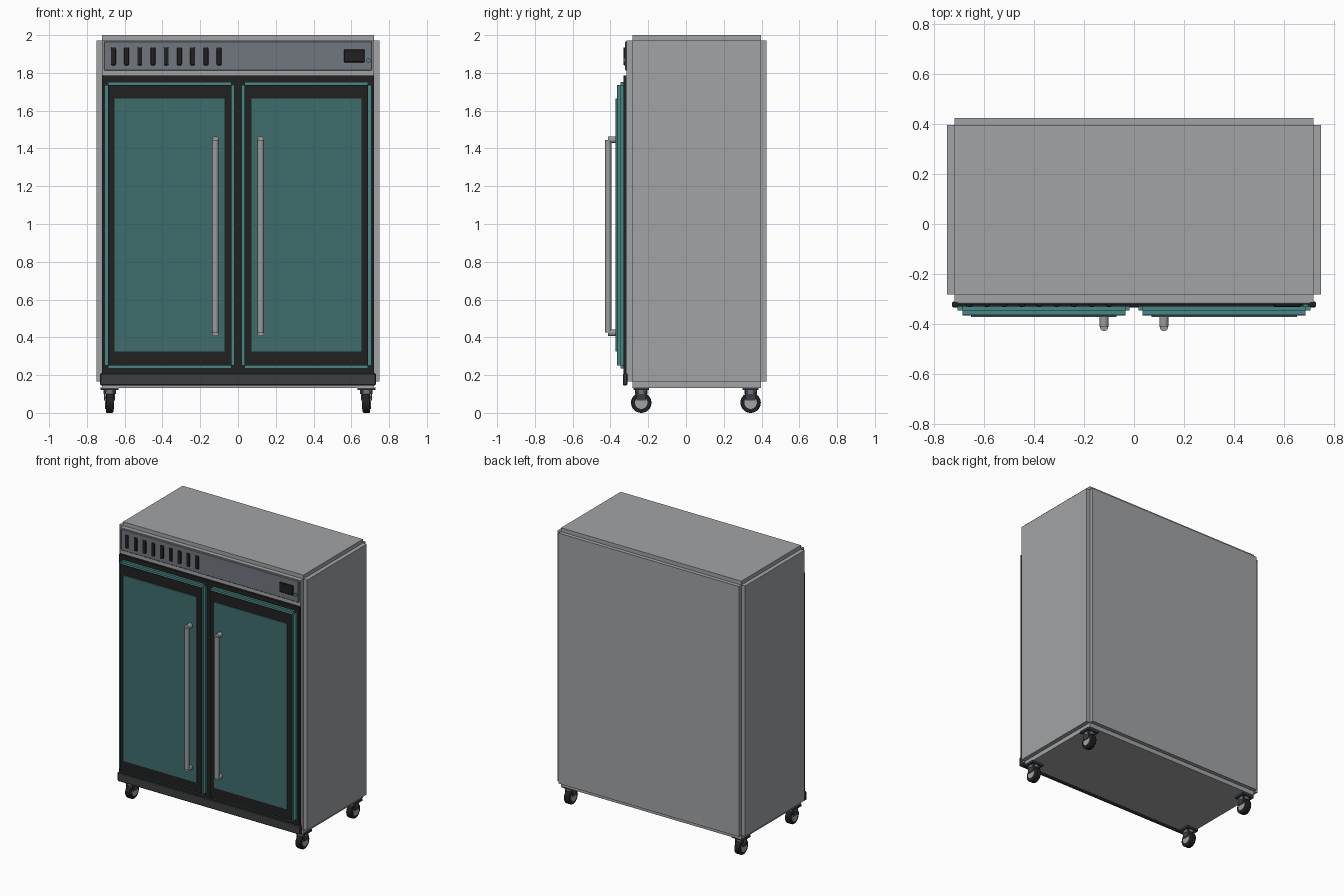
import bpy, math
from mathutils import Vector

old = bpy.data.objects.get("Cube")
if old:
    bpy.data.objects.remove(old, do_unlink=True)


def material(name, r, g, b):
    m = bpy.data.materials.new(name)
    m.use_nodes = True
    m.diffuse_color = (r, g, b, 1)
    m.node_tree.nodes["Principled BSDF"].inputs["Base Color"].default_value = (r, g, b, 1)
    return m


STEEL = material("brushed steel", 0.36, 0.37, 0.38)
PANEL = material("panel grey", 0.165, 0.185, 0.21)
BLACK = material("black trim", 0.015, 0.015, 0.016)
KICK = material("dark grey", 0.045, 0.049, 0.055)
GLASS = material("teal glass", 0.047, 0.155, 0.15)
TEAL = material("teal edge", 0.06, 0.25, 0.235)
HANDLE = material("handle metal", 0.33, 0.33, 0.34)


def finish(name, mat, bevel=0, segments=1):
    ob = bpy.context.object
    ob.name = name
    ob.data.materials.append(mat)
    if bevel:
        mod = ob.modifiers.new("Bevel", "BEVEL")
        mod.width = bevel
        mod.segments = segments
    return ob


def box(name, mat, x, y, z, bevel=0, segments=1):
    """Box from (min, max) ranges on each axis."""
    bpy.ops.mesh.primitive_cube_add(size=1, location=[sum(r) / 2 for r in (x, y, z)])
    ob = bpy.context.object
    ob.scale = [r[1] - r[0] for r in (x, y, z)]
    bpy.ops.object.transform_apply(location=False, rotation=False, scale=True)
    return finish(name, mat, bevel, segments)


def rod(name, mat, a, b, radius, sides=24, bevel=0):
    """Cylinder between two points."""
    a, b = Vector(a), Vector(b)
    d = b - a
    bpy.ops.mesh.primitive_cylinder_add(vertices=sides, radius=radius, depth=d.length,
                                        location=(a + b) / 2,
                                        rotation=d.to_track_quat("Z", "Y").to_euler())
    bpy.ops.object.shade_smooth_by_angle()
    return finish(name, mat, bevel, 2)


# Cabinet: three crossed slabs leave a stepped edge all round
wide, narrow = (-0.75, 0.75), (-0.72, 0.72)
box("cabinet_sides", STEEL, wide, (-0.283, 0.397), (0.165, 1.972))
box("cabinet_front_back", STEEL, narrow, (-0.315, 0.425), (0.165, 1.972))
box("cabinet_top_bottom", STEEL, narrow, (-0.283, 0.397), (0.133, 2.0))

# Front trim
box("door_surround", BLACK, narrow, (-0.33, -0.31), (0.2, 1.785))
box("kick_plate", KICK, (-0.73, 0.73), (-0.334, -0.31), (0.145, 0.21), 0.005)
box("control_panel", PANEL, (-0.71, 0.71), (-0.322, -0.31), (1.812, 1.967), 0.004)

# Control panel details
for i in range(9):
    x = -0.66 + 0.07 * i
    box("vent_slot", BLACK, (x - 0.013, x + 0.013), (-0.332, -0.315), (1.84, 1.935), 0.006, 2)
box("display", BLACK, (0.56, 0.67), (-0.332, -0.315), (1.855, 1.925), 0.004)
rod("indicator_light", TEAL, (0.69, -0.315, 1.866), (0.69, -0.33, 1.866), 0.012, 16)


def door(side, s):
    def span(a, b):
        return tuple(sorted((a * s, b * s)))
    # Stepped teal core with a black face frame and a glass pane
    box(side + "_door_sides", TEAL, span(0.018, 0.707), (-0.347, -0.325), (0.25, 1.737))
    box(side + "_door_ends", TEAL, span(0.034, 0.687), (-0.347, -0.325), (0.234, 1.753))
    box(side + "_door_core", TEAL, span(0.034, 0.687), (-0.363, -0.325), (0.25, 1.737))
    box(side + "_door_frame", BLACK, span(0.034, 0.687), (-0.366, -0.362), (0.25, 1.737))
    box(side + "_door_glass", GLASS, span(0.071, 0.653), (-0.373, -0.365), (0.325, 1.665))
    # Bar handle on two standoffs
    x = 0.12 * s
    rod(side + "_handle_bar", HANDLE, (x, -0.412, 0.425), (x, -0.412, 1.445), 0.017)
    for z in (0.424, 1.446):
        rod(side + "_handle_mount", HANDLE, (x, -0.365, z), (x, -0.412, z), 0.018)


door("left", 1)
door("right", -1)


def caster(name, x, y):
    box(name + "_plate", KICK, (x - 0.047, x + 0.047), (y - 0.042, y + 0.042), (0.12, 0.135))
    rod(name + "_swivel", PANEL, (x, y, 0.1), (x, y, 0.122), 0.033)
    # Fork cheeks straddle the tyre
    for s in (-1, 1):
        cx = x + 0.026 * s
        box(name + "_fork", KICK, (cx - 0.004, cx + 0.004), (y - 0.026, y + 0.026), (0.065, 0.118))
    box(name + "_fork_bridge", KICK, (x - 0.03, x + 0.03), (y - 0.03, y + 0.03), (0.108, 0.121))
    rod(name + "_tyre", BLACK, (x - 0.02, y, 0.054), (x + 0.02, y, 0.054), 0.054, 32, 0.005)
    rod(name + "_hub", STEEL, (x - 0.024, y, 0.054), (x + 0.024, y, 0.054), 0.033)


for side, x in (("left", 0.68), ("right", -0.68)):
    for end, y in (("front", -0.237), ("back", 0.342)):
        caster(f"{end}_{side}_caster", x, y)
